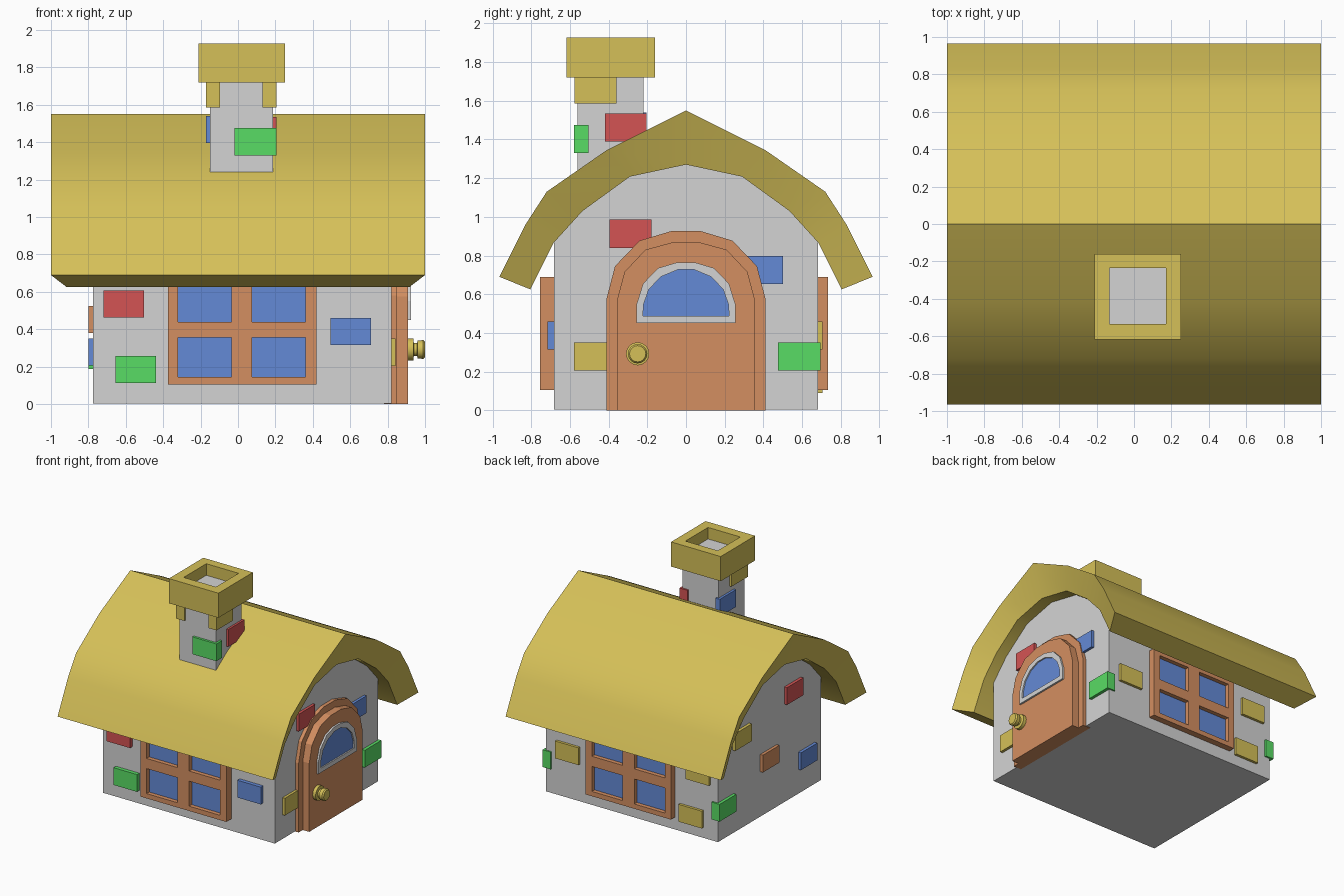
import bpy, bmesh, math

if "Cube" in bpy.data.objects:
    bpy.data.objects.remove(bpy.data.objects["Cube"])


def material(name, r, g, b):
    lin = lambda c: ((c / 255 + 0.055) / 1.055) ** 2.4
    m = bpy.data.materials.new(name)
    m.diffuse_color = (lin(r), lin(g), lin(b), 1)
    m.use_nodes = True
    m.node_tree.nodes["Principled BSDF"].inputs["Base Color"].default_value = m.diffuse_color
    return m


YELLOW = material("straw_yellow", 213, 192, 88)
GREY = material("light_grey", 212, 212, 212)
WOOD = material("wood_orange", 212, 143, 97)
BLUE = material("blue", 100, 138, 214)
RED = material("red", 212, 84, 84)
GREEN = material("green", 89, 220, 101)


def loft(name, rows, mat, caps=True, wrap=False, smooth=False):
    """Bridge equal closed loops of points; cap the ends or join last to first."""
    bm = bmesh.new()
    vs = [[bm.verts.new(p) for p in row] for row in rows]
    n = len(vs[0])
    pairs = list(zip(vs, vs[1:])) + ([(vs[-1], vs[0])] if wrap else [])
    for a, b in pairs:
        for i in range(n):
            j = (i + 1) % n
            bm.faces.new((a[i], a[j], b[j], b[i]))
    if caps and not wrap:
        bm.faces.new(vs[0])
        bm.faces.new(vs[-1])
    bmesh.ops.recalc_face_normals(bm, faces=bm.faces)
    me = bpy.data.meshes.new(name)
    bm.to_mesh(me)
    bm.free()
    me.materials.append(mat)
    ob = bpy.data.objects.new(name, me)
    bpy.context.collection.objects.link(ob)
    if smooth:
        bpy.ops.object.select_all(action='DESELECT')
        ob.select_set(True)
        bpy.context.view_layer.objects.active = ob
        bpy.ops.object.shade_smooth_by_angle(angle=math.radians(30))
    return ob


def rect(x0, x1, y0, y1, z):
    return [(x0, y0, z), (x1, y0, z), (x1, y1, z), (x0, y1, z)]


def box(name, x0, x1, y0, y1, z0, z1, mat):
    return loft(name, [rect(x0, x1, y0, y1, z0), rect(x0, x1, y0, y1, z1)], mat)


def at_x(profile, x):
    return [(x, y, z) for y, z in profile]


def mirrored(half):
    """Mirror a half profile (y < 0, bottom to top) across y = 0."""
    return half + [(-y, z) for y, z in reversed(half) if y != 0]


# Roof: curved band whose end faces slant inwards
outer = mirrored([(-.965, .69), (-.83, .96), (-.72, 1.13), (-.41, 1.345), (0, 1.55)])
inner = mirrored([(-.805, .625), (-.685, .865), (-.535, 1.03), (-.29, 1.208), (0, 1.27)])
loft("roof", [[(-1, *o), (1, *o), (.915, *i), (-.915, *i)] for o, i in zip(outer, inner)],
     YELLOW, smooth=True)

# House body, tucked slightly into the roof
gable = mirrored([(-.683, .003), (-.683, .88), (-.535, 1.045), (-.29, 1.223), (0, 1.285)])
loft("house_body", [at_x(gable, -.775), at_x(gable, .82)], GREY)

# Four-pane windows on the front and back
for side, wall, face in (("front", -.68, -.755), ("back", .68, .735)):
    s = -1 if side == "front" else 1
    y0, y1 = sorted((wall - s * .01, face))
    g0, g1 = sorted((wall, face - s * .035))
    for x0, x1 in ((-.375, -.32), (-.035, .075), (.36, .42)):
        box(side + "_window_post", x0, x1, y0, y1, .105, .69, WOOD)
    for x0, x1 in ((-.32, -.035), (.075, .36)):
        for z0, z1 in ((.105, .145), (.355, .44), (.65, .69)):
            box(side + "_window_rail", x0, x1, y0, y1, z0, z1, WOOD)
        for z0, z1 in ((.145, .355), (.44, .65)):
            box(side + "_window_pane", x0, x1, g0, g1, z0, z1, BLUE)

# Door surround and raised door leaf
arch = mirrored([(-.41, 0), (-.41, .58), (-.367, .745), (-.24, .877), (-.077, .926)])
leaf = mirrored([(-.355, 0), (-.355, .575), (-.318, .715), (-.21, .83), (-.07, .868)])
loft("door_surround", [at_x(arch, .78), at_x(arch, .85)], WOOD)
loft("door", [at_x(leaf, .845), at_x(leaf, .91)], WOOD)

# Door window: raised rim with a glass plate
rim = mirrored([(-.255, .45), (-.255, .55), (-.222, .655), (-.145, .735), (-.045, .765)])
glass = mirrored([(-.222, .487), (-.22, .545), (-.192, .625), (-.13, .69), (-.042, .727)])
loft("door_window_rim", [at_x(rim, .905), at_x(rim, .925), at_x(glass, .925), at_x(glass, .905)],
     GREY, wrap=True)
loft("door_window_glass", [at_x(glass, .908), at_x(glass, .914)], BLUE)

# Door knob: stepped turned profile
turn = [(.905, .06), (.937, .06), (.94, .035), (.958, .035), (.96, .048), (.99, .05), (1, .042)]
ring = [(math.cos(k * math.tau / 16), math.sin(k * math.tau / 16)) for k in range(16)]
loft("door_knob", [[(x, -.25 + r * c, .292 + r * s) for c, s in ring] for x, r in turn],
     YELLOW, smooth=True)

# Chimney shaft, hollow cap and the flue face (seen from its back)
box("chimney_shaft", -.15, .188, -.56, -.22, 1.1, 1.73, GREY)
hole = (-.13, .17, -.535, -.235)
cap = (-.21, .25, -.617, -.16)
loft("chimney_cap", [rect(*cap, 1.72), rect(*cap, 1.927), rect(*hole, 1.927), rect(*hole, 1.735)],
     YELLOW, wrap=True)
me = bpy.data.meshes.new("chimney_flue")
me.from_pydata(rect(*hole, 1.83), [], [(3, 2, 1, 0)])
me.materials.append(GREY)
bpy.context.collection.objects.link(bpy.data.objects.new("chimney_flue", me))

# Chimney bricks, wrapped round the corners
for x0, x1, y0, y1, z, mat in (
        (-.17, -.095, -.577, -.36, 1.587, YELLOW), (.13, .205, -.577, -.36, 1.587, YELLOW),
        (-.018, .205, -.58, -.505, 1.33, GREEN), (.13, .205, -.42, -.205, 1.39, RED),
        (-.17, -.13, -.42, -.205, 1.395, BLUE)):
    box("chimney_brick", x0, x1, y0, y1, z, z + .145, mat)

# Wall bricks: lower corner along the wall, height, colour
W, H = .217, .145
for x, z, mat in ((-.72, .463, RED), (-.655, .113, GREEN), (.495, .315, BLUE)):
    box("front_brick", x, x + W, -.715, -.67, z, z + H, mat)
for x, z, mat in ((.505, .315, YELLOW), (-.64, .09, YELLOW), (-.705, .465, YELLOW)):
    box("back_brick", x, x + W, .67, .705, z, z + H, mat)
for y, z, mat in ((-.395, .84, RED), (.285, .652, BLUE), (-.58, .205, YELLOW)):
    box("right_brick", .81, .842, y, y + W, z, z + H, mat)
for y, z, mat in ((-.415, .825, RED), (-.6, .207, BLUE), (-.095, .38, WOOD), (.27, .7, YELLOW)):
    box("left_brick", -.8, -.765, y, y + W, z, z + H, mat)
# Corner bricks at the back
box("right_corner_brick", .77, .845, .475, .695, .205, .35, GREEN)
box("left_corner_brick", -.8, -.725, .475, .698, .187, .332, GREEN)
